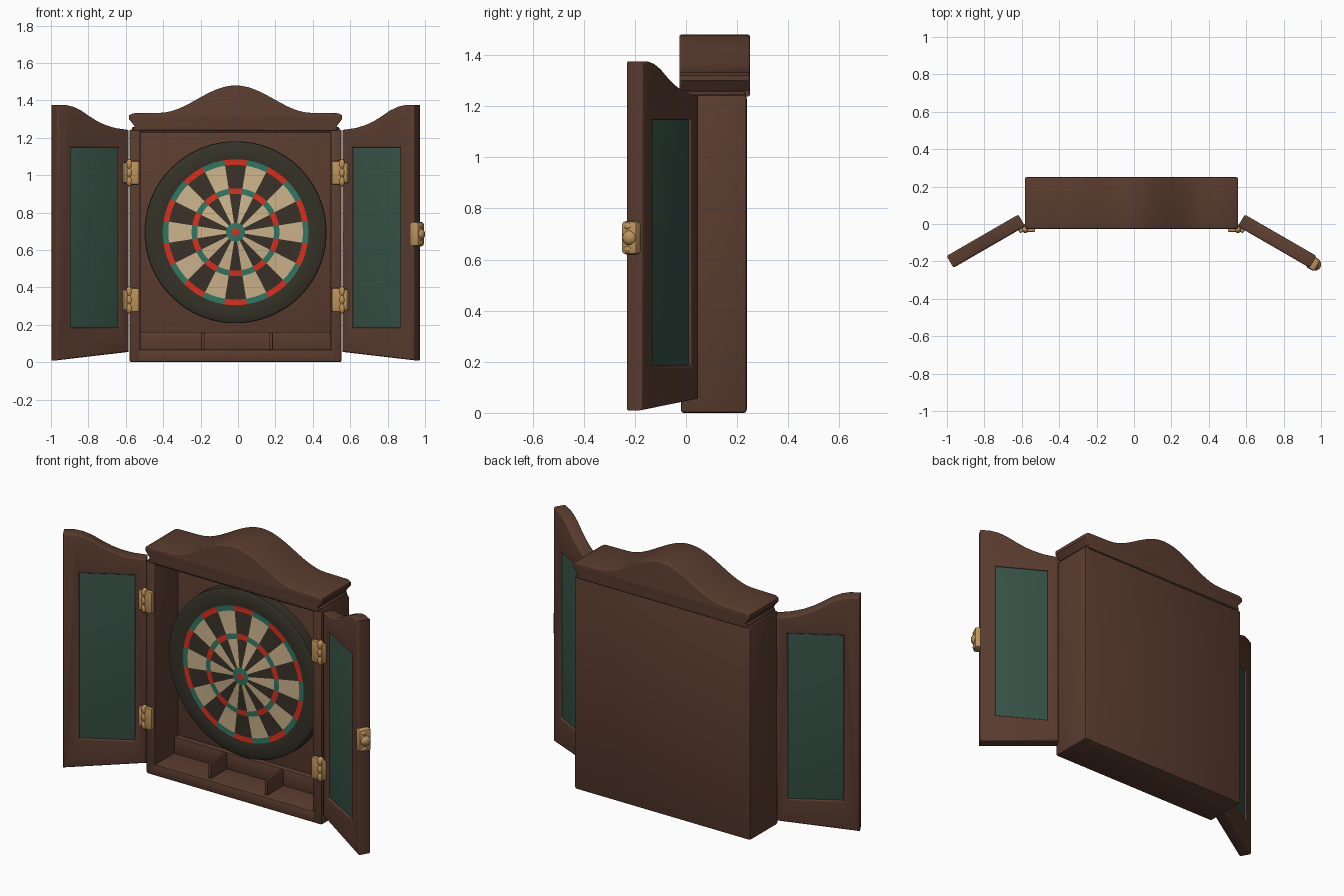
import bpy, bmesh, math
from mathutils import Matrix, Euler

cube = bpy.data.objects.get("Cube")
if cube:
    bpy.data.objects.remove(cube, do_unlink=True)

CX = -0.013          # centre line of the cabinet
TILT = math.radians(30)


def material(name, rgb):
    lin = [((c / 255 + 0.055) / 1.055) ** 2.4 for c in rgb] + [1]
    m = bpy.data.materials.new(name)
    m.use_nodes = True
    m.diffuse_color = lin
    bsdf = m.node_tree.nodes["Principled BSDF"]
    bsdf.inputs["Base Color"].default_value = lin
    bsdf.inputs["Roughness"].default_value = 0.8
    return m


wood = material("brown wood", (90, 60, 47))
glass = material("dark teal panel", (54, 81, 70))
brass = material("brass", (188, 146, 92))
rim = material("dark olive rim", (52, 50, 39))
black = material("black segment", (56, 49, 40))
cream = material("cream segment", (204, 179, 140))
red = material("red segment", (216, 48, 31))
green = material("green segment", (50, 118, 98))


def add(name, mesh, mats, matrix):
    bm = bmesh.new()
    bm.from_mesh(mesh)
    bmesh.ops.remove_doubles(bm, verts=bm.verts, dist=0.0002)
    bmesh.ops.recalc_face_normals(bm, faces=bm.faces)
    bm.to_mesh(mesh)
    bm.free()
    for m in mats:
        mesh.materials.append(m)
    ob = bpy.data.objects.new(name, mesh)
    ob.matrix_world = matrix
    bpy.context.collection.objects.link(ob)
    bpy.ops.object.select_all(action="DESELECT")
    ob.select_set(True)
    bpy.context.view_layer.objects.active = ob
    bpy.ops.object.shade_smooth_by_angle(angle=math.radians(35))


def panel(name, outlines, depth, bevel, mat, loc, turn=0):
    """Upright rounded plate in x and z; a second outline is a hole."""
    cu = bpy.data.curves.new(name, "CURVE")
    cu.dimensions = "2D"
    cu.fill_mode = "BOTH"
    cu.extrude = depth / 2 - bevel
    cu.bevel_depth = bevel
    cu.bevel_resolution = 2
    cu.offset = -bevel
    for pts in outlines:
        sp = cu.splines.new("POLY")
        sp.points.add(len(pts) - 1)
        for p, (x, z) in zip(sp.points, pts):
            p.co = (x, z, 0, 1)
        sp.use_cyclic_u = True
    tmp = bpy.data.objects.new(name + "_curve", cu)
    bpy.context.collection.objects.link(tmp)
    dg = bpy.context.evaluated_depsgraph_get()
    mesh = bpy.data.meshes.new_from_object(tmp.evaluated_get(dg))
    mesh.materials.clear()
    bpy.data.objects.remove(tmp, do_unlink=True)
    bpy.data.curves.remove(cu)
    m = Matrix.Translation(loc) @ Euler((math.pi / 2, 0, turn)).to_matrix().to_4x4()
    add(name, mesh, [mat], m)


def rect(x0, x1, z0, z1):
    return [(x0, z0), (x1, z0), (x1, z1), (x0, z1)]


def box(name, size, loc, mat, bevel=0.006, turn=0):
    bm = bmesh.new()
    bmesh.ops.create_cube(bm, size=1, matrix=Matrix.Diagonal((*size, 1)))
    bmesh.ops.bevel(bm, geom=bm.edges[:], offset=bevel, segments=2, profile=0.5, affect="EDGES")
    mesh = bpy.data.meshes.new(name)
    bm.to_mesh(mesh)
    bm.free()
    add(name, mesh, [mat], Matrix.Translation(loc) @ Matrix.Rotation(turn, 4, "Z"))


def knob(name, size, loc, mat, turn=0):
    bm = bmesh.new()
    bmesh.ops.create_uvsphere(bm, u_segments=16, v_segments=10, radius=0.5)
    mesh = bpy.data.meshes.new(name)
    bm.to_mesh(mesh)
    bm.free()
    add(name, mesh, [mat], Matrix.Translation(loc) @ Matrix.Rotation(turn, 4, "Z")
        @ Matrix.Diagonal((*size, 1)))


# Cabinet case: open box of boards with a back
for side, label in ((1, "left"), (-1, "right")):
    box(label + "_case_side", (.06, .257, 1.245), (CX + side * .537, .1085, .6225), wood, .01)
box("case_floor", (1.11, .257, .067), (CX, .1085, .0335), wood, .01)
box("case_top", (1.11, .25, .03), (CX, .108, 1.243), wood, .008)
box("case_back", (1.125, .05, 1.235), (CX, .213, .622), wood, .01)

# Crown with a swept arch and undercut ends
arch = []
for i in range(25):
    x = .41 - .82 * i / 24
    arch.append((x, 1.333 + .0735 * (1 + math.cos(math.pi * x / .41))))
end = [(.548, 1.238), (.54, 1.262), (.57, 1.3), (.57, 1.32), (.55, 1.331)]
panel("crown", [end + arch + [(-x, z) for x, z in reversed(end)]],
      .276, .008, wood, (CX, .112, 0))

# Storage tray: back step and dividers
box("tray_step", (1.02, .04, .1), (CX, .175, .112), wood)
for x in (-.175, .19):
    box("tray_divider", (.018, .19, .095), (CX + x, .1, .11), wood, .004)

# Round target board, turned from a profile, on a wall mount
SEG = 60
profile = [(.02, .038), (.05, .042), (.205, .058), (.235, .06), (.36, .068),
           (.39, .068), (.405, .066), (.465, .066), (.485, .076), (.487, .135)]
bm = bmesh.new()
rings = []
for r, y in profile:
    angles = [math.radians(9 + 360 * j / SEG) for j in range(SEG)]
    rings.append([bm.verts.new((r * math.sin(a), y, r * math.cos(a))) for a in angles])
bm.faces.new(rings[0]).material_index = 3
bm.faces.new(rings[-1])
for k in range(len(rings) - 1):
    for j in range(SEG):
        n = (j + 1) % SEG
        f = bm.faces.new((rings[k][j], rings[k][n], rings[k + 1][n], rings[k + 1][j]))
        light = (j // 3) % 2 == 0
        if k == 0:
            f.material_index = 4
        elif k in (1, 3):        # wide segments
            f.material_index = 2 if light else 1
        elif k in (2, 4):        # narrow scoring rings
            f.material_index = 4 if light else 3
mesh = bpy.data.meshes.new("target_board")
bm.to_mesh(mesh)
bm.free()
add("target_board", mesh, [rim, black, cream, red, green], Matrix.Translation((CX, 0, .695)))
box("board_mount", (.3, .07, .3), (CX, .16, .695), wood)

# Doors, door panels and hinges on both sides
W = .443
door_top = [(W, 1.375), (.385, 1.375), (.34, 1.366), (.29, 1.345), (.24, 1.315),
            (.19, 1.288), (.14, 1.268), (.08, 1.252), (0, 1.242)]
for side, label in ((1, "left"), (-1, "right")):
    outline = [(side * x, z) for x, z in [(0, .055), (W, .01)] + door_top]
    hole = [(side * x, z) for x, z in rect(.062, .357, .185, 1.148)]
    pos = (CX + side * .587, .019, 0)
    turn = -TILT * side
    panel(label + "_door_frame", [outline, hole], .073, .01, wood, pos, turn)
    panel(label + "_door_panel", [[(side * x, z) for x, z in rect(.047, .372, .17, 1.163)]],
          .052, .002, glass, pos, turn)
    for z in (.333, 1.013):
        box(label + "_hinge_leaf", (.05, .025, .125), (CX + side * .54, -.03, z), brass)
        box(label + "_hinge_flap", (.045, .034, .11), (CX + side * .585, -.024, z), brass,
            turn=turn)
        for dz in (-.045, 0, .045):
            knob(label + "_hinge_knuckle", (.036, .036, .056),
                 (CX + side * .568, -.03, z + dz), brass)

# Latch on the free edge of the left door
box("latch_plate", (.055, .07, .13), (.958, -.211, .685), brass, .014, -TILT)
knob("latch_knob", (.05, .06, .06), (.975, -.22, .685), brass, -TILT)
for dz in (-.045, .045):
    knob("latch_stud", (.03, .04, .03), (.97, -.225, .685 + dz), brass, -TILT)
